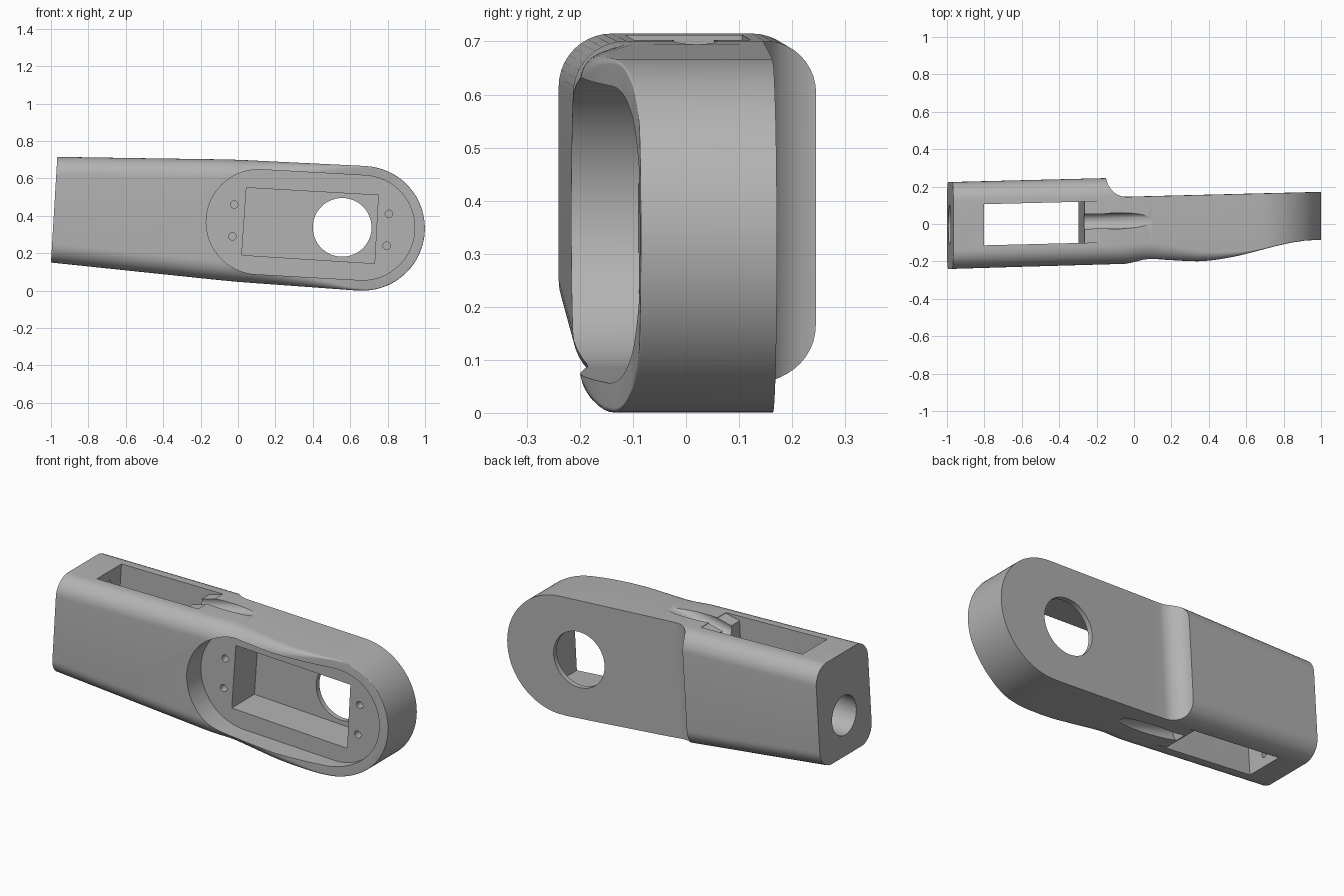
import bpy, math
from mathutils import Vector

if "Cube" in bpy.data.objects:
    bpy.data.objects.remove(bpy.data.objects["Cube"])

SKEW = 0.025      # the whole link is turned slightly about z
LEAN = 0.06       # the end face and slot walls lean slightly


def new_object(name, verts, faces):
    mesh = bpy.data.meshes.new(name)
    mesh.from_pydata(verts, [], faces)
    ob = bpy.data.objects.new(name, mesh)
    bpy.context.collection.objects.link(ob)
    bpy.context.view_layer.objects.active = ob
    ob.select_set(True)
    bpy.ops.object.mode_set(mode='EDIT')
    bpy.ops.mesh.select_all(action='SELECT')
    bpy.ops.mesh.normals_make_consistent(inside=False)
    bpy.ops.object.mode_set(mode='OBJECT')
    ob.select_set(False)
    return ob


def skin(name, rings):
    """Join equal rings of points and cap both ends."""
    n = len(rings[0])
    faces = [(k * n + i, k * n + (i + 1) % n, (k + 1) * n + (i + 1) % n, (k + 1) * n + i)
             for k in range(len(rings) - 1) for i in range(n)]
    last = (len(rings) - 1) * n
    faces += [tuple(range(n)), tuple(range(last, last + n))]
    return new_object(name, [p for r in rings for p in r], faces)


def prism_y(name, outline, y0, y1):
    """Extrude an x-z outline along y, following the skew."""
    return skin(name, [[(x, y + SKEW * x, z) for x, z in outline] for y in (y0, y1)])


def arc(cx, cy, r, a0, a1, n):
    return [(cx + r * math.cos(math.radians(a0 + (a1 - a0) * i / n)),
             cy + r * math.sin(math.radians(a0 + (a1 - a0) * i / n))) for i in range(n + 1)]


def rod(name, a, b, r, sides=32):
    a, b = Vector(a), Vector(b)
    bpy.ops.mesh.primitive_cylinder_add(vertices=sides, radius=r, depth=(b - a).length,
                                        location=(a + b) / 2)
    ob = bpy.context.object
    ob.name = name
    ob.rotation_euler = (b - a).to_track_quat('Z', 'Y').to_euler()
    ob.select_set(False)
    return ob


def interp(table, x):
    for (x0, v0), (x1, v1) in zip(table, table[1:]):
        if x <= x1:
            t = max(0, (x - x0) / (x1 - x0))
            return v0 + (v1 - v0) * t
    return table[-1][1]


# Link body: rounded sections lofted along x, ending in a half round
FRONT = [(-1, -.24), (-.05, -.213), (.05, -.201), (.36, -.2), (.45, -.19), (.55, -.172),
         (.65, -.147), (.75, -.12), (.84, -.1), (.92, -.088), (1, -.085)]
TOP = [(-1, .715), (-.05, .701), (.05, .697), (.685, .666)]
BOTTOM = [(-1, .15), (-.1, .056), (.02, .045), (.64, 0)]
ROUND = [(-1, .1), (.1, .1), (.4, .05), (.6, .015), (.75, .004)]
END_X, END_Z, END_R = .666, .333, .333


def section(x, lean):
    half = math.sqrt(max(END_R ** 2 - max(0, x - END_X) ** 2, 1e-5))
    top = interp(TOP, x) if x < .685 else END_Z + half
    low = interp(BOTTOM, x) if x < .64 else END_Z - half
    front, back = interp(FRONT, x), .249 + SKEW * x
    rf = min(interp(ROUND, x), (top - low) * .45)
    rb = min(.1, (top - low) * .45)
    pts = (arc(back - rb, top - rb, rb, 0, 90, 10) + arc(front + rf, top - rf, rf, 90, 180, 10)
           + arc(front + rf, low + rf, rf, 180, 270, 10) + arc(back - rb, low + rb, rb, 270, 360, 10))
    return [(x + lean * (z - low), y, z) for y, z in pts]


stations = [-1, -.6, -.1, -.05, 0, .05] + [.1 + .04 * i for i in range(14)]
stations += [END_X + END_R * math.sin(math.radians(a)) for a in range(3, 90, 3)] + [.999]
body = skin("link_body", [section(x, LEAN if x == -1 else 0) for x in stations])

cutters = []

# Rear step with a concave fillet
step = arc(-.06, .25, .105, 180, 270, 14) + [(1.1, .174), (1.1, .5), (-.165, .5)]
cutters.append(skin("rear_step_cutter",
                    [[(x + LEAN * (z - .36), y, z) for x, y in step] for z in (-.2, 1)]))

# Oval front recess, rectangular motor pocket and its shaft hole
oval = arc(.665, .336, .28, -93, 87, 40) + arc(.11, .367, .28, 87, 267, 40)
cutters.append(prism_y("front_recess_cutter", oval, -.6, -.085))
pocket = [(.02, .19), (.73, .145), (.75, .51), (.045, .55)]
cutters.append(prism_y("motor_pocket_cutter", pocket, -.3, .118))
cutters.append(prism_y("shaft_hole_cutter", arc(.557, .338, .157, 0, 354, 59), 0, .4))
for x, z in [(-.02, .46), (-.03, .29), (.807, .41), (.795, .24)]:
    cutters.append(prism_y("pocket_screw_cutter", arc(x, z, .02, 0, 345, 23), -.2, .03))

# Vertical slot, with shallow ramps at its inner ends
slot = [(-.865, -.15), (-.31, -.15), (-.30, .085), (-.17, .062), (-.16, .3), (-.16, .69)]
slot = [(-.86, -.1), (-.18, -.1), (-.18, .06), (-.297, .083), (-.265, .678),
        (-.18, .7), (-.18, .9), (-.79, .9)]
cutters.append(prism_y("slot_cutter", slot, -.094, .126))

# Cable grooves above and below, running out of the slot
for z0, z1 in ((.66, .737), (.11, .004)):
    cutters.append(rod("cable_groove_cutter", (-.28, .013, z0), (.09, .02, z1), .043))

# Round hole and two screw holes through the left end
cutters.append(rod("end_hole_cutter", (-1.1, -.005, .365), (-.7, -.005, .393), .108, 48))
for z in (.64, .2):
    cutters.append(rod("end_screw_cutter", (-.92, 0, z), (-.7, 0, z), .018, 20))

for c in cutters:
    c.hide_render = True
    mod = body.modifiers.new(c.name, 'BOOLEAN')
    mod.operation = 'DIFFERENCE'
    mod.solver = 'EXACT'
    mod.object = c
bpy.context.view_layer.update()
bpy.context.view_layer.objects.active = body
body.select_set(True)
for mod in list(body.modifiers):
    bpy.ops.object.modifier_apply(modifier=mod.name)
for c in cutters:
    bpy.data.objects.remove(c)

# Single plain grey
grey = bpy.data.materials.new("plain_grey")
grey.use_nodes = True
colour = (.45, .45, .45, 1)
grey.diffuse_color = colour
grey.node_tree.nodes["Principled BSDF"].inputs["Base Color"].default_value = colour
body.data.materials.clear()
body.data.materials.append(grey)
for p in body.data.polygons:
    p.material_index = 0
bpy.ops.object.shade_smooth_by_angle(angle=math.radians(25))
